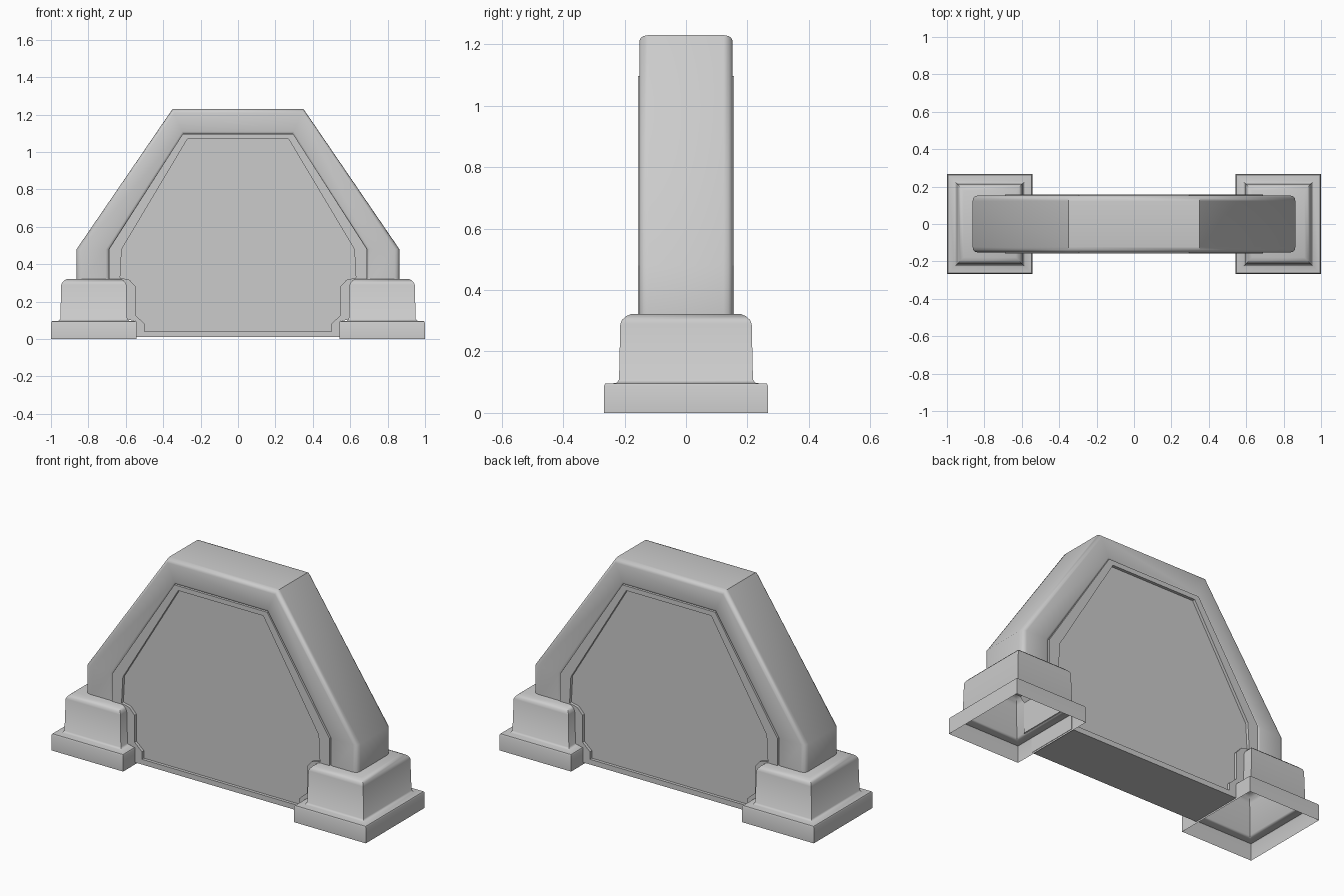
import bpy
import math

if "Cube" in bpy.data.objects:
    bpy.data.objects.remove(bpy.data.objects["Cube"])


def make_object(name, verts, faces, angle=50):
    mesh = bpy.data.meshes.new(name)
    mesh.from_pydata(verts, [], faces)
    obj = bpy.data.objects.new(name, mesh)
    bpy.context.collection.objects.link(obj)
    bpy.ops.object.select_all(action='DESELECT')
    obj.select_set(True)
    bpy.context.view_layer.objects.active = obj
    bpy.ops.object.mode_set(mode='EDIT')
    bpy.ops.mesh.select_all(action='SELECT')
    bpy.ops.mesh.normals_make_consistent(inside=False)
    bpy.ops.object.mode_set(mode='OBJECT')
    bpy.ops.object.shade_smooth_by_angle(angle=math.radians(angle))
    return obj


def loft(rings, closed=True, cap_start=False, cap_end=False):
    """Join equal-length point rings with quads."""
    n = len(rings[0])
    verts = [p for ring in rings for p in ring]
    faces = []
    for r in range(len(rings) - 1):
        for i in range(n if closed else n - 1):
            j = (i + 1) % n
            faces.append((r * n + i, r * n + j, (r + 1) * n + j, (r + 1) * n + i))
    if cap_start:
        faces.append(tuple(range(n))[::-1])
    if cap_end:
        faces.append(tuple(range((len(rings) - 1) * n, len(rings) * n)))
    return verts, faces


def mirrored(half):
    return half + [(-x, z) for x, z in reversed(half)]


# Arch: rounded section swept along the angular path
outer = mirrored([(0.863, 0.30), (0.863, 0.48), (0.35, 1.23)])
inner = mirrored([(0.685, 0.30), (0.685, 0.48), (0.29, 1.093)])
half_section = [(0.0, 0.135), (0.05, 0.148), (0.12, 0.152), (0.85, 0.152),
                (0.93, 0.148), (0.98, 0.138), (1.0, 0.122)]
section = [(t, -y) for t, y in half_section] + [(t, y) for t, y in reversed(half_section)]
rings = [[(a[0] + (b[0] - a[0]) * t, y, a[1] + (b[1] - a[1]) * t) for t, y in section]
         for a, b in zip(inner, outer)]
make_object("arch", *loft(rings, closed=False))

# Infill panel: raised rim around a recessed face, front and back
rim_out = mirrored([(0.545, 0.01), (0.545, 0.095), (0.597, 0.105), (0.597, 0.28),
                    (0.62, 0.31), (0.69, 0.315), (0.69, 0.48), (0.295, 1.097)])
rim_in = mirrored([(0.50, 0.04), (0.50, 0.083), (0.547, 0.125), (0.547, 0.28),
                   (0.58, 0.316), (0.63, 0.328), (0.622, 0.48), (0.27, 1.07)])
layers = [(rim_in, -0.14), (rim_in, -0.157), (rim_out, -0.157),
          (rim_out, 0.157), (rim_in, 0.157), (rim_in, 0.14)]
rings = [[(x, y, z) for x, z in outline] for outline, y in layers]
make_object("infill_panel", *loft(rings, cap_start=True, cap_end=True), angle=25)

# Stepped feet: hollow below, stacked rectangles with softened edges
steps = [(0.228, 0.267, 0.0), (0.228, 0.267, 0.088), (0.224, 0.263, 0.095),
         (0.188, 0.227, 0.097), (0.179, 0.218, 0.108), (0.174, 0.214, 0.29),
         (0.168, 0.208, 0.303), (0.157, 0.195, 0.315), (0.14, 0.178, 0.322)]
for side, label in ((-1, "left"), (1, "right")):
    cx = side * 0.771
    rings = [[(cx - hx, -hy, z), (cx + hx, -hy, z), (cx + hx, hy, z), (cx - hx, hy, z)]
             for hx, hy, z in steps]
    make_object(label + "_foot", *loft(rings, cap_end=True))
